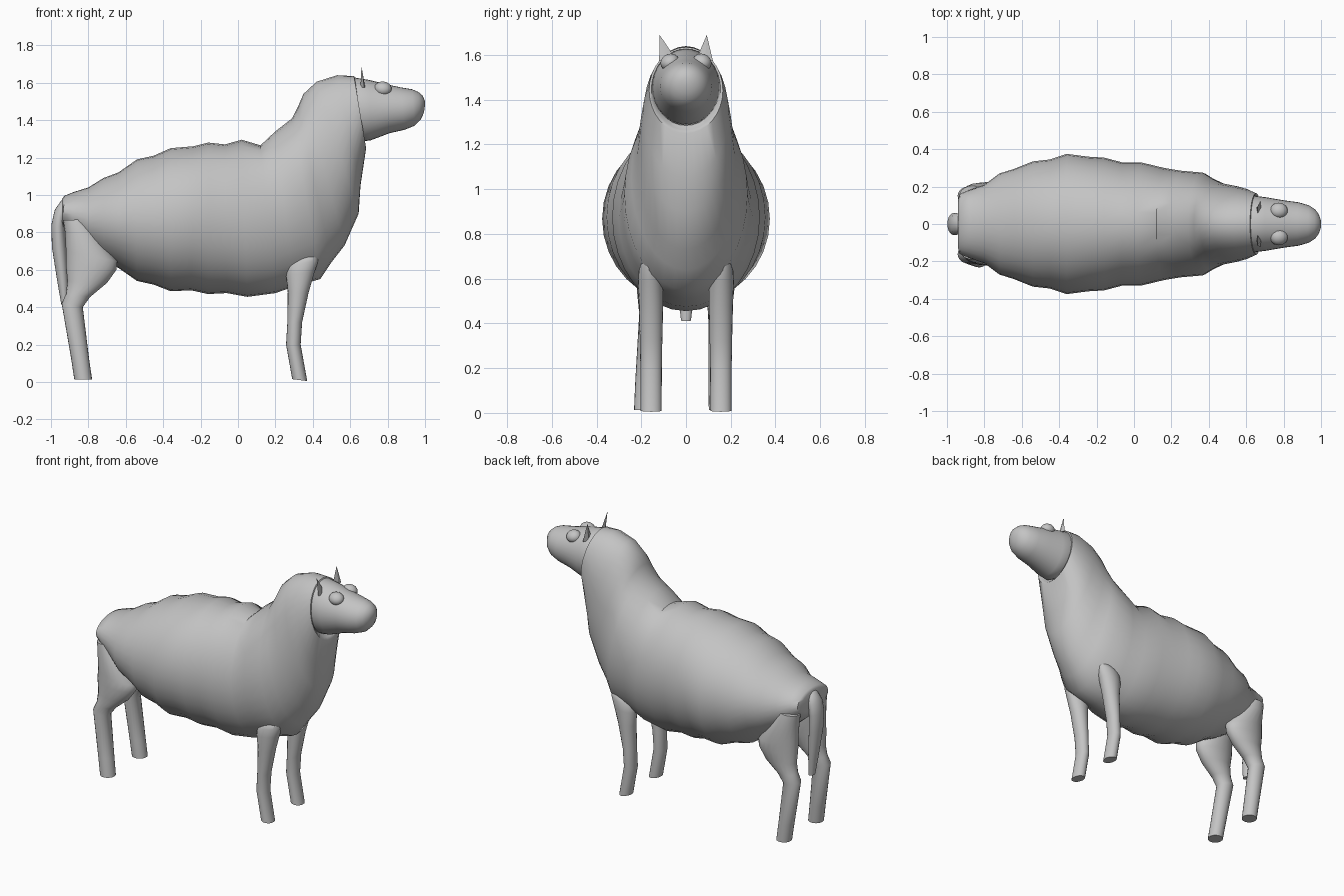
import bpy
import bmesh
from math import cos, sin, pi, radians
from mathutils import Vector

default_cube = bpy.data.objects.get("Cube")
if default_cube:
    bpy.data.objects.remove(default_cube, do_unlink=True)

# One plain material for the whole animal
grey = bpy.data.materials.new("wool_grey")
grey.use_nodes = True
colour = (0.55, 0.55, 0.55, 1)
grey.diffuse_color = colour
grey.node_tree.nodes["Principled BSDF"].inputs["Base Color"].default_value = colour


def finish(bm, name, angle=50):
    """Turn a bmesh into a smooth shaded object with the shared material."""
    bmesh.ops.recalc_face_normals(bm, faces=bm.faces)
    mesh = bpy.data.meshes.new(name)
    bm.to_mesh(mesh)
    bm.free()
    mesh.materials.append(grey)
    obj = bpy.data.objects.new(name, mesh)
    bpy.context.collection.objects.link(obj)
    bpy.ops.object.select_all(action='DESELECT')
    obj.select_set(True)
    bpy.context.view_layer.objects.active = obj
    bpy.ops.object.shade_smooth_by_angle(angle=radians(angle))
    return obj


def loft(name, sections, centre_y=lambda z: 0, sides=32):
    """Skin elliptical sections, each given by two opposite
    points in the side plane (x, z, x, z) and a half width in y."""
    bm = bmesh.new()
    rings = []
    for xa, za, xb, zb, width in sections:
        first, second = Vector((xa, 0, za)), Vector((xb, 0, zb))
        middle, radius = (first + second) / 2, (first - second) / 2
        middle.y = centre_y(middle.z)
        across = Vector((0, width, 0))
        ring = []
        for i in range(sides):
            turn = 2 * pi * i / sides
            ring.append(bm.verts.new(middle + radius * cos(turn) + across * sin(turn)))
        rings.append(ring)
    for ring, following in zip(rings, rings[1:]):
        for i in range(sides):
            j = (i + 1) % sides
            bm.faces.new((ring[i], ring[j], following[j], following[i]))
    bm.faces.new(rings[0])
    bm.faces.new(rings[-1])
    return finish(bm, name)


# Woolly body and neck: top point, bottom point, half width
loft("woolly_body", [
    (-.94, .98, -.94, .85, .13),
    (-.93, .995, -.935, .83, .16),
    (-.88, 1.015, -.89, .78, .18),
    (-.8, 1.04, -.8, .7, .21),
    (-.72, 1.09, -.72, .65, .27),
    (-.64, 1.12, -.64, .61, .295),
    (-.54, 1.19, -.54, .54, .335),
    (-.45, 1.21, -.45, .52, .345),
    (-.36, 1.25, -.36, .485, .375),
    (-.24, 1.26, -.25, .49, .36),
    (-.16, 1.28, -.16, .47, .355),
    (-.07, 1.27, -.06, .475, .33),
    (.02, 1.295, .05, .455, .33),
    (.12, 1.265, .2, .475, .3),
    (.2, 1.34, .3, .51, .285),
    (.29, 1.41, .44, .55, .275),
    (.32, 1.47, .5, .64, .245),
    (.35, 1.54, .57, .73, .22),
    (.42, 1.605, .645, .9, .205),
    (.53, 1.64, .655, 1.05, .19),
    (.62, 1.635, .685, 1.25, .165),
    # Rolled lip of the fleece around the head
    (.625, 1.625, .675, 1.265, .155),
    (.6, 1.61, .64, 1.29, .145),
])

# Head with a rounded muzzle
loft("head", [
    (.56, 1.61, .6, 1.32, .13),
    (.62, 1.628, .66, 1.285, .152),
    (.7, 1.615, .71, 1.292, .143),
    (.8, 1.59, .81, 1.33, .126),
    (.87, 1.575, .89, 1.348, .116),
    (.93, 1.565, .945, 1.37, .099),
    (.965, 1.55, .975, 1.4, .077),
    (.988, 1.53, .99, 1.43, .05),
    (1, 1.5, .998, 1.46, .02),
])

# Hanging tail
loft("tail", [
    (-.9, .98, -.9, .93, .03),
    (-.945, .97, -.915, .89, .05),
    (-.98, .92, -.925, .85, .06),
    (-.998, .84, -.925, .82, .06),
    (-.995, .72, -.918, .72, .052),
    (-.965, .53, -.908, .53, .036),
    (-.945, .415, -.908, .41, .022),
], sides=20)

# Legs: front point, rear point, half width, from the hoof up
hind_sections = [
    (-.78, .012, -.875, .012, .048),
    (-.797, .13, -.893, .13, .05),
    (-.83, .4, -.943, .42, .05),
    (-.79, .455, -.92, .47, .053),
    (-.7, .53, -.912, .54, .065),
    (-.65, .6, -.92, .62, .074),
    (-.645, .645, -.92, .7, .077),
    (-.75, .79, -.925, .8, .073),
    (-.8, .87, -.935, .865, .06),
]
fore_sections = [
    (.37, .005, .29, .015, .047),
    (.335, .2, .257, .2, .048),
    (.343, .32, .264, .32, .05),
    (.378, .48, .266, .48, .054),
    (.41, .59, .257, .57, .056),
    (.43, .65, .262, .62, .052),
    (.43, .685, .29, .655, .038),
    (.41, .69, .34, .68, .015),
]
for side, label in ((1, "left"), (-1, "right")):
    splay = 0 if side > 0 else .035

    def hind_line(z):
        return side * (.15 + splay * (1 - z / .6) - .015 * max(0, z - .5))

    def fore_line(z):
        return side * (.156 + .03 * max(0, z - .5))

    loft(label + "_hind_leg", hind_sections, hind_line, sides=20)
    loft(label + "_fore_leg", fore_sections, fore_line, sides=20)

# Eyes and pointed ears
for side, label in ((1, "left"), (-1, "right")):
    bm = bmesh.new()
    bmesh.ops.create_uvsphere(bm, u_segments=20, v_segments=12, radius=1)
    bmesh.ops.scale(bm, vec=(.047, .043, .037), verts=bm.verts)
    eye = finish(bm, label + "_eye")
    eye.location = (.775, side * .072, 1.568)
    eye.rotation_euler = (radians(-25 * side), radians(8), 0)

    bm = bmesh.new()
    base, tip_y = side * .085, (.093 if side > 0 else -.118)
    tip = bm.verts.new((.66, tip_y, 1.69))
    corners = [bm.verts.new((x, base + y, z)) for x, y, z in (
        (.662, -side * .035, 1.59), (.68, 0, 1.575),
        (.675, side * .035, 1.575), (.655, 0, 1.575))]
    bm.faces.new(corners)
    for a, b in zip(corners, corners[1:] + corners[:1]):
        bm.faces.new((a, b, tip))
    finish(bm, label + "_ear", angle=30)
